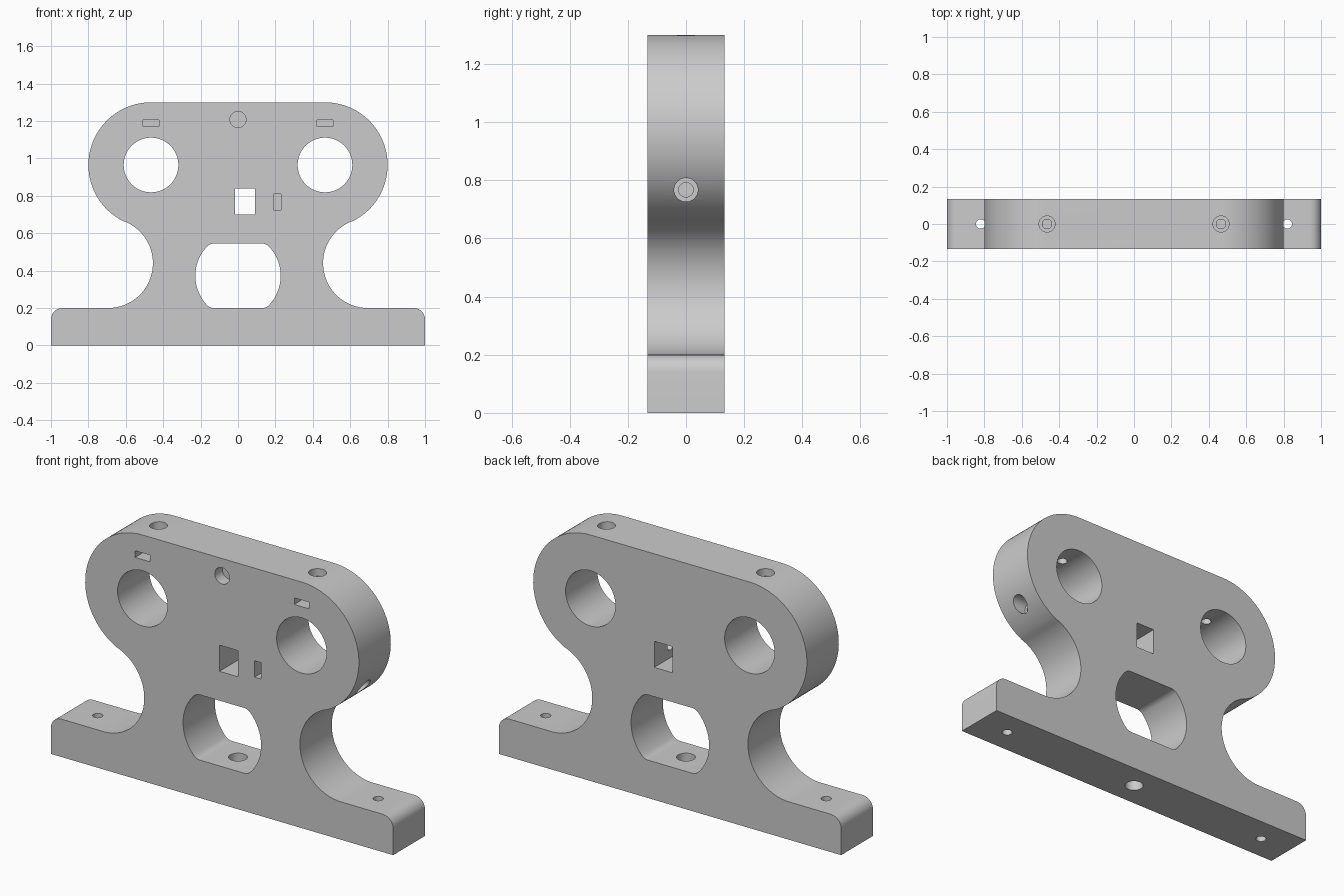
import bpy, bmesh
from math import sin, cos, pi, atan2, radians
from mathutils import Matrix, Vector

cube = bpy.data.objects.get("Cube")
if cube:
    bpy.data.objects.remove(cube, do_unlink=True)

HALF = 0.133          # half thickness
HEAD_X, HEAD_Z, HEAD_R = 0.465, 0.965, 0.335
NECK_X, NECK_Z, NECK_R = 0.695, 0.44, 0.24
BASE_Z = 0.2

grey = bpy.data.materials.new("plain grey")
grey.use_nodes = True
grey.diffuse_color = (0.6, 0.6, 0.6, 1)
grey.node_tree.nodes["Principled BSDF"].inputs["Base Color"].default_value = (0.6, 0.6, 0.6, 1)


def arc(cx, cz, r, a0, a1, n):
    """Points along an arc in the xz plane."""
    return [(cx + r * cos(a0 + (a1 - a0) * i / n),
             cz + r * sin(a0 + (a1 - a0) * i / n)) for i in range(n + 1)]


def finish(bm, name):
    bmesh.ops.recalc_face_normals(bm, faces=bm.faces)
    mesh = bpy.data.meshes.new(name)
    bm.to_mesh(mesh)
    bm.free()
    mesh.materials.append(grey)
    obj = bpy.data.objects.new(name, mesh)
    bpy.context.collection.objects.link(obj)
    return obj


def prism(name, pts, y0, y1):
    """Extrude an xz profile along y."""
    bm = bmesh.new()
    face = bm.faces.new([bm.verts.new((x, y0, z)) for x, z in pts])
    ext = bmesh.ops.extrude_face_region(bm, geom=[face])["geom"]
    bmesh.ops.translate(bm, vec=(0, y1 - y0, 0),
                        verts=[v for v in ext if isinstance(v, bmesh.types.BMVert)])
    return finish(bm, name)


def box(name, x0, x1, z0, z1, y0, y1):
    return prism(name, [(x0, z0), (x1, z0), (x1, z1), (x0, z1)], y0, y1)


def drill(name, start, end, r, n=40):
    """Cylinder between two points."""
    a, b = Vector(start), Vector(end)
    bm = bmesh.new()
    turn = (b - a).to_track_quat('Z', 'Y').to_matrix().to_4x4()
    bmesh.ops.create_cone(bm, cap_ends=True, segments=n, radius1=r, radius2=r,
                          depth=(b - a).length,
                          matrix=Matrix.Translation((a + b) / 2) @ turn)
    return finish(bm, name)


# Body outline: right half, then mirrored
tangent = atan2(NECK_Z - HEAD_Z, NECK_X - HEAD_X)
half = [(1, 0)]
half += arc(0.94, BASE_Z - 0.06, 0.06, 0, pi / 2, 10)
half += arc(NECK_X, NECK_Z, NECK_R, -pi / 2, tangent - pi, 40)
half += arc(HEAD_X, HEAD_Z, HEAD_R, tangent, pi / 2, 48)[1:]
outline = half + [(-x, z) for x, z in reversed(half)]
body = prism("bracket_body", outline, -HALF, HALF)

cutters = []

# Lower window: a circle cut flat above and below, with rounded corners
R, H, F, WZ = 0.228, 0.1725, 0.05, 0.3725
fx = ((R - F) ** 2 - (H - F) ** 2) ** 0.5
fa = atan2(H - F, fx)
side = arc(fx, WZ - H + F, F, -pi / 2, -fa, 10)
side += arc(0, WZ, R, -fa, fa, 32)[1:-1]
side += arc(fx, WZ + H - F, F, fa, pi / 2, 10)
window = side + [(-x, z) for x, z in reversed(side)]
cutters.append(prism("window_cutter", window, -0.3, 0.3))

# Paired bores, nut slots, stepped top holes and base screw holes
for s, word in ((-1, "right"), (1, "left")):
    x = s * HEAD_X
    cutters += [
        drill(word + "_bore_cutter", (x, -0.3, HEAD_Z), (x, 0.3, HEAD_Z), 0.146, 96),
        drill(word + "_top_hole_cutter", (x, 0, HEAD_Z), (x, 0, 1.4), 0.025),
        drill(word + "_top_recess_cutter", (x, 0, 1.26), (x, 0, 1.4), 0.043),
        box(word + "_nut_slot_cutter", x - 0.043, x + 0.043, 1.17, 1.205, -0.3, 0.045),
        drill(word + "_base_hole_cutter", (s * 0.82, 0, -0.1), (s * 0.82, 0, 0.3), 0.025),
    ]

# Centre openings and the stepped side hole
cutters += [
    drill("centre_base_hole_cutter", (0, 0, -0.1), (0, 0, 0.3), 0.045),
    drill("front_recess_cutter", (0, -0.3, 1.208), (0, -0.07, 1.208), 0.043),
    box("square_window_cutter", -0.015, 0.092, 0.70, 0.838, -0.3, 0.3),
    box("side_nut_slot_cutter", 0.19, 0.229, 0.724, 0.81, -0.3, 0.045),
    drill("side_hole_cutter", (0.04, 0, 0.767), (0.9, 0, 0.767), 0.025),
    drill("side_recess_cutter", (0.67, 0, 0.767), (0.9, 0, 0.767), 0.041),
]

for cutter in cutters:
    mod = body.modifiers.new(cutter.name, 'BOOLEAN')
    mod.operation = 'DIFFERENCE'
    mod.solver = 'EXACT'
    mod.object = cutter
    cutter.hide_render = True

# Bake the cuts and drop the cutters
graph = bpy.context.evaluated_depsgraph_get()
cut_mesh = bpy.data.meshes.new_from_object(body.evaluated_get(graph))
body.modifiers.clear()
body.data = cut_mesh
cut_mesh.materials.clear()
cut_mesh.materials.append(grey)
for poly in cut_mesh.polygons:
    poly.material_index = 0
for cutter in cutters:
    bpy.data.objects.remove(cutter, do_unlink=True)

# Smooth curved walls, keep the edges crisp
bpy.ops.object.select_all(action='DESELECT')
body.select_set(True)
bpy.context.view_layer.objects.active = body
bpy.ops.object.shade_smooth_by_angle(angle=radians(30))
